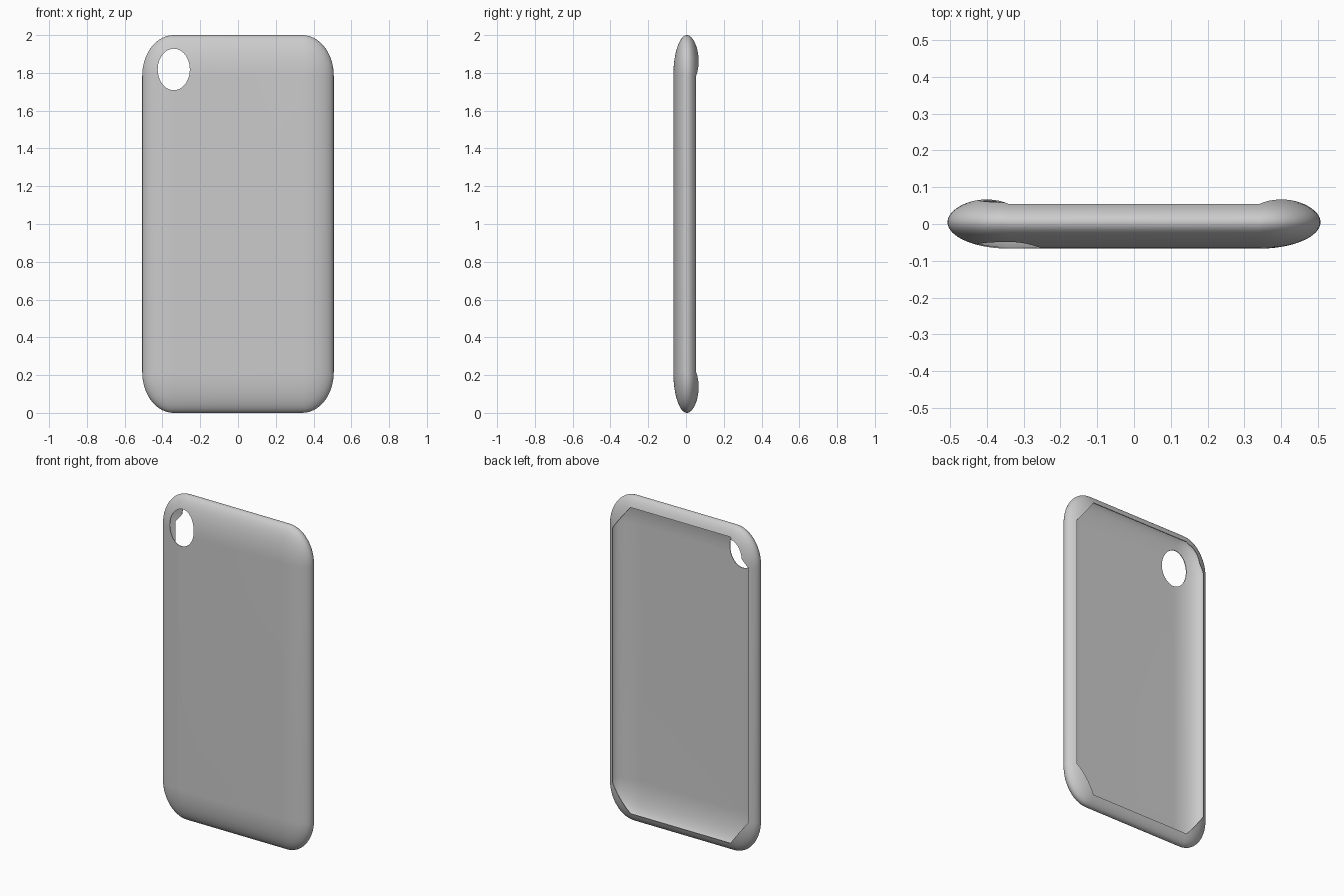
import bpy, bmesh
from math import sin, cos, acos, pi

cube = bpy.data.objects.get("Cube")
if cube:
    bpy.data.objects.remove(cube)

CORNER_X, CORNER_Z = 0.34, 0.785      # corner centres, from the middle
RX, RZ, RY = 0.167, 0.215, 0.072      # corner radii and half depth
MID_Y, MID_Z = 0.005, 1.0
OPENING = 0.73                        # opening size as a share of the radius
ARC, RINGS = 16, 28

# Colour
grey = bpy.data.materials.new("case_grey")
grey.use_nodes = True
colour = (0.6, 0.6, 0.6, 1)
grey.diffuse_color = colour
grey.node_tree.nodes["Principled BSDF"].inputs["Base Color"].default_value = colour


def outline():
    """Corner signs and angle for each point around the case."""
    for k, (sx, sz) in enumerate([(1, 1), (-1, 1), (-1, -1), (1, -1)]):
        for i in range(ARC + 1):
            yield sx, sz, (k + i / ARC) * pi / 2


# Shell: rounded sides that curl back to an opening with cut corners
bm = bmesh.new()
rings = []
for j in range(RINGS + 1):
    ring = []
    for sx, sz, a in outline():
        rim = acos(OPENING / (abs(cos(a)) + abs(sin(a))))
        t = -pi / 2 + (rim + pi / 2) * j / RINGS
        ring.append(bm.verts.new((sx * CORNER_X + RX * cos(t) * cos(a),
                                  MID_Y + RY * sin(t),
                                  MID_Z + sz * CORNER_Z + RZ * cos(t) * sin(a))))
    rings.append(ring)
for low, high in zip(rings, rings[1:]):
    for i in range(len(low)):
        n = (i + 1) % len(low)
        bm.faces.new((low[i], low[n], high[n], high[i]))
# Flat panel
bm.faces.new(rings[0][::ARC + 1])
bmesh.ops.remove_doubles(bm, verts=bm.verts, dist=1e-5)
bmesh.ops.recalc_face_normals(bm, faces=bm.faces)
panel = min(bm.faces, key=lambda f: f.calc_center_median().y)
if panel.normal.y > 0:
    bmesh.ops.reverse_faces(bm, faces=bm.faces)
mesh = bpy.data.meshes.new("case_shell")
bm.to_mesh(mesh)
bm.free()
mesh.materials.append(grey)
case = bpy.data.objects.new("case_shell", mesh)
bpy.context.collection.objects.link(case)

# Cutter for the oval camera hole
bpy.ops.mesh.primitive_cylinder_add(vertices=48, radius=1, depth=1,
                                    location=(-0.34, 0, 1.818), rotation=(pi / 2, 0, 0))
cutter = bpy.context.object
cutter.name = "hole_cutter"
cutter.scale = (0.085, 0.11, 1)
cutter.hide_render = True

# Thin wall, then the hole
wall = case.modifiers.new("wall", "SOLIDIFY")
wall.thickness = 0.004
wall.offset = -1
hole = case.modifiers.new("hole", "BOOLEAN")
hole.operation = "DIFFERENCE"
hole.solver = "EXACT"
hole.object = cutter

bpy.ops.object.select_all(action="DESELECT")
case.select_set(True)
bpy.context.view_layer.objects.active = case
for name in ("wall", "hole"):
    bpy.ops.object.modifier_apply(modifier=name)
bpy.data.objects.remove(cutter)
bpy.ops.object.shade_smooth_by_angle(angle=pi / 6)
